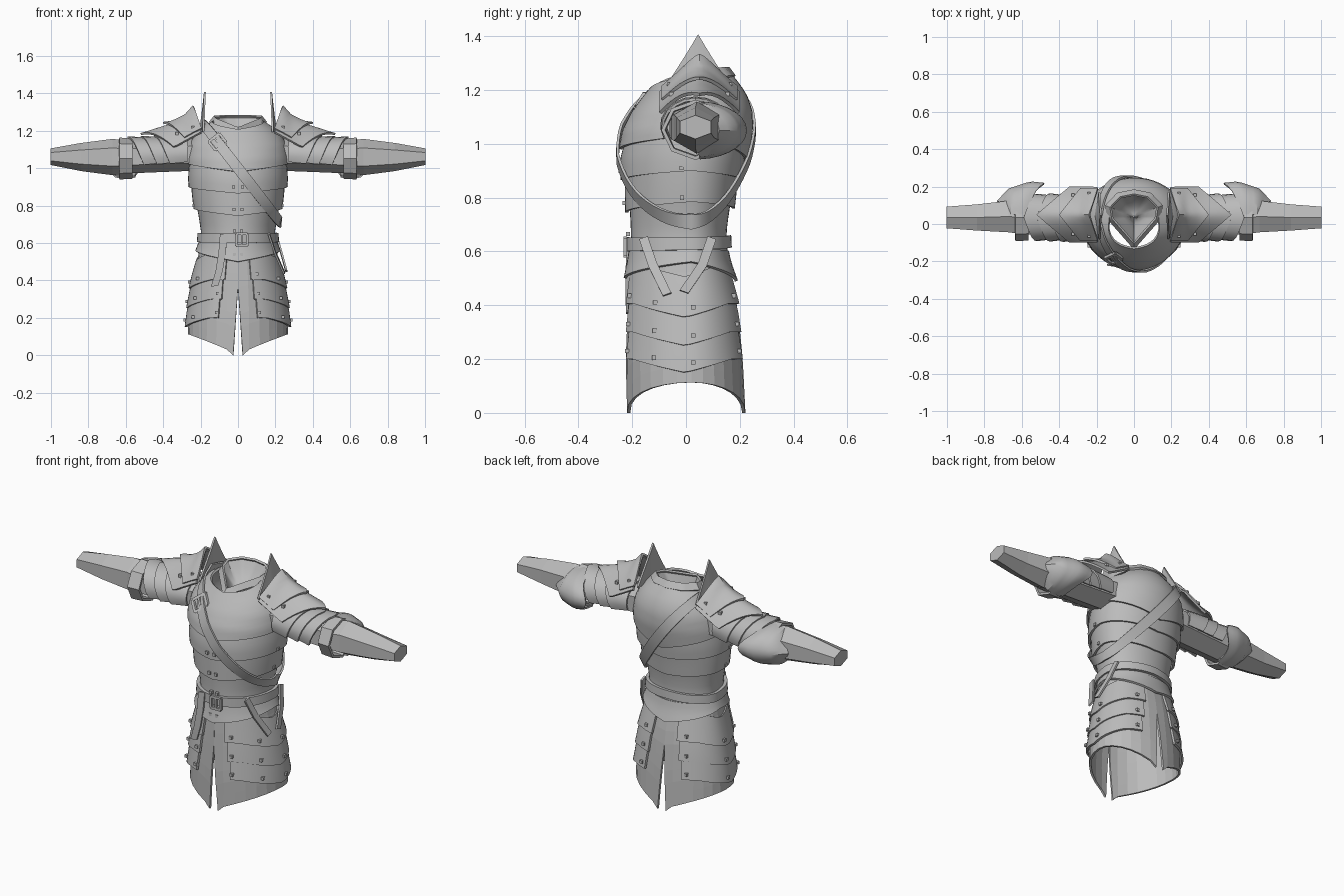
import bpy, bmesh, math
from math import sin, cos, pi, radians, sqrt
from mathutils import Vector

if "Cube" in bpy.data.objects:
    bpy.data.objects.remove(bpy.data.objects["Cube"])

mat = bpy.data.materials.new("steel_grey")
mat.diffuse_color = (0.5, 0.5, 0.5, 1)
mat.use_nodes = True
mat.node_tree.nodes["Principled BSDF"].inputs["Base Color"].default_value = mat.diffuse_color

# Body profile: z, half width, front reach, back reach
BODY = [(0, .265, .213, .215), (.2, .26, .218, .205), (.4, .235, .21, .185), (.56, .2, .2, .15),
        (.66, .193, .2, .145), (.75, .21, .208, .16), (.85, .235, .222, .185), (.95, .255, .235, .215),
        (1.05, .26, .222, .235), (1.12, .25, .19, .235), (1.17, .225, .155, .222),
        (1.21, .19, .125, .2), (1.25, .13, .11, .17), (1.28, .115, .1, .15)]
YC = .02


def table(rows, k):
    if k <= rows[0][0]:
        return rows[0][1:]
    for a, b in zip(rows, rows[1:]):
        if k <= b[0]:
            t = (k - a[0]) / (b[0] - a[0])
            return tuple(p + (q - p) * t for p, q in zip(a[1:], b[1:]))
    return rows[-1][1:]


def on_body(th, z, off=0):
    a, f, b = table(BODY, z)
    d = f + YC if sin(th) < 0 else b - YC
    return ((a + off) * cos(th), YC + (d + off) * sin(th), z)


def hem(th, side, front, back):
    g = (abs(math.asin(max(-1, min(1, sin(th))))) / (pi / 2)) ** 1.15
    return side + ((front if sin(th) < 0 else back) - side) * g


def finish(name, bm, thick=0, mirror=False, smooth=True):
    me = bpy.data.meshes.new(name)
    bmesh.ops.recalc_face_normals(bm, faces=bm.faces)
    bm.to_mesh(me)
    bm.free()
    ob = bpy.data.objects.new(name, me)
    bpy.context.collection.objects.link(ob)
    me.materials.append(mat)
    bpy.ops.object.select_all(action='DESELECT')
    ob.select_set(True)
    bpy.context.view_layer.objects.active = ob
    if thick:
        m = ob.modifiers.new("thickness", 'SOLIDIFY')
        m.thickness, m.offset = thick, 0
        bpy.ops.object.modifier_apply(modifier=m.name)
    if smooth:
        bpy.ops.object.shade_smooth_by_angle(angle=radians(32))
    if mirror:
        ob.modifiers.new("mirror", 'MIRROR')
    return ob


def sheet(name, f, nu, nv, thick=.012, closed=False, cap=False, **kw):
    """Surface f(u, v) with u, v in 0..1, thickened; closed joins it in u."""
    bm = bmesh.new()
    cols = nu if closed else nu + 1
    g = [[bm.verts.new(f(i / nu, j / nv)) for j in range(nv + 1)] for i in range(cols)]
    for i in range(nu):
        for j in range(nv):
            k = (i + 1) % cols
            bm.faces.new((g[i][j], g[k][j], g[k][j + 1], g[i][j + 1]))
    if cap:
        bm.faces.new([c[-1] for c in g])
    return finish(name, bm, thick, **kw)


def around(u):
    return -pi / 2 + 2 * pi * u


def plate(name, top, bottom, off_top, off_bottom, nv=4, thick=.012):
    """Ring plate on the body; top and bottom are (side, front, back) heights."""
    def f(u, v):
        th = around(u)
        z0, z1 = hem(th, *bottom), hem(th, *top)
        return on_body(th, z0 + (z1 - z0) * v, off_bottom + (off_top - off_bottom) * v)
    return sheet(name, f, 48, nv, thick, closed=True)


# Torso: overlapping plates, each flaring over the one below
plate("chest_plate", (1.25, 1.205, 1.255), (1.03, .98, .93), 0, .013, 12)
plate("upper_rib_plate", (1.06, 1.03, .98), (.9, .865, .865), -.008, .013)
plate("lower_rib_plate", (.95, .91, .91), (.785, .745, .76), -.008, .013)
plate("waist_plate", (.84, .8, .8), (.57, .57, .57), -.008, .002, 6)
plate("fauld", (.61, .61, .6), (.56, .5, .49), .006, .022)
plate("belt", (.652, .652, .66), (.605, .6, .615), .014, .014, 1, .018)

# Collar: flat band with a pointed front, and the lining inside the neck
NECK = [(0, 0, -.105, 1.215), (.24, .118, .03, 1.262), (.34, .128, .09, 1.275),
        (.42, .075, .145, 1.28), (.5, 0, .16, 1.28)]


def neck(u, k=1, dz=0):
    x, y, z = table(NECK, min(u, 1 - u))
    return (x * k * (1 if u < .5 else -1), .04 + (y - .04) * k, z + dz)


sheet("collar", lambda u, v: neck(u, 1.17 - .2 * v, -.03 + .032 * v), 50, 1, .012, closed=True)
sheet("neck_lining", lambda u, v: neck(u, 1 - .98 * v, -.012 - .1 * (1 - (1 - v) ** 2)),
      50, 6, .006, closed=True)


# Skirt halves with a tapering slit at front and back
def skirt(u, v):
    th = -pi / 2 + pi * u
    z0 = .113 * max(0, cos(th)) ** .85
    x, y, z = on_body(th, z0 + (.58 - z0) * v)
    return (max(x, .025 * max(0, 1 - z / .36)), y, z)


sheet("skirt", skirt, 14, 8, .012, mirror=True, smooth=False)

# Hip lames, three per side, with rivets
rivets = []
for i, zv in enumerate((.355, .25, .15)):
    t0, t1 = radians(-74 + 3 * i), radians(72 - 3 * i)

    def lame(u, v, zv=zv, t0=t0, t1=t1):
        th = t0 + (t1 - t0) * u
        bot = zv + .05 * min(1, abs(th + .1) / .9)
        return on_body(th, bot + .15 * v, .018 - .011 * v)
    sheet("hip_lame_%d" % (i + 1), lame, 24, 2, .012, mirror=True)
    for d in (-66, -32, 2, 60):
        th = radians(d)
        z = zv + .05 * min(1, abs(th + .1) / .9) + .03
        rivets.append(on_body(th, z, .024))
for z in (.9, .78, .665, .54):
    rivets.append(on_body(radians(-85), z, .016))
for z in (.91, .8):
    rivets.append(on_body(radians(-8), z, .016))

# Pauldron shells: ridge sweeping up to a peak at the neck, pointed outwards
RIDGE = [(.17, 1.34), (.24, 1.318), (.28, 1.272), (.35, 1.235), (.44, 1.205), (.55, 1.16)]


def pauldron_point(x, t, lift=0):
    ridge = table(RIDGE, x)[0]
    base = table([(.18, 1.2), (.33, 1.118), (.55, 1.06)], x)[0]
    p = table([(.2, 1.0), (.34, 1.6)], x)[0]
    return (x, .05 + .145 * t, ridge + lift - (ridge - base) * abs(t) ** p)


def pauldron(name, x_in, tip, corner, lift, flare, w):
    def shell(u, v):
        t = 2 * u - 1
        x0 = x_in - .045 * abs(t)
        x1 = tip + (corner - tip) * abs(t)
        p = pauldron_point(x0 + (x1 - x0) * v, t * w, lift)
        return (p[0], p[1], p[2] + flare * v ** 4 * (1 - abs(t)))
    sheet(name, shell, 20, 8, .012, mirror=True)


pauldron("pauldron_lower", .24, .52, .345, 0, .01, 1)
pauldron("pauldron_upper", .238, .4, .285, .012, .012, .95)
for x, t in ((.24, -.78), (.325, -.72), (.24, .78), (.325, .72)):
    rivets.append(pauldron_point(x, t, .014))


# Upright triangular crest behind the pauldron
def crest(u, v):
    t = 2 * u - 1
    h = 1 - abs(t) ** .95
    return (.205 - .028 * h * v ** .8 - .02 * abs(t), .045 + .125 * t, 1.195 + .2 * h * v + .012 * v)


sheet("tall_crest", crest, 10, 5, .01, mirror=True)

# Arms: tapered six-sided sleeve closed at the wrist
ARM = [(.23, 1.075, .085, .035, .1), (.6, 1.06, .085, .035, .09), (.67, 1.06, .094, .04, .085),
       (.84, 1.06, .072, .035, .07), (1.0, 1.062, .042, .035, .058)]


def on_arm(x, a, off=0):
    zc, rz, yc, ry = table(ARM, x)
    return (x, yc + (ry / .9 + off) * sin(a), zc + (rz + off) * cos(a))


SLEEVE = [r[0] for r in ARM]
sheet("sleeve", lambda u, v: on_arm(SLEEVE[round(v * 4)], 2 * pi * u), 6, 4, .006,
      closed=True, cap=True, mirror=True, smooth=False)

# Upper-arm lames pointing outward along the top
for i, x0 in enumerate((.27, .34, .41)):
    def arm_lame(u, v, x0=x0):
        a = radians(-115 + 230 * u)
        return on_arm(x0 + .12 * v + .06 * v * (1 - abs(a) / 1.4), a, .004 + .016 * v)
    sheet("arm_lame_%d" % (i + 1), arm_lame, 12, 2, .01, mirror=True)


# Elbow band and the domed guard behind it
def elbow_band(u, v):
    x, y, z = on_arm(.6, 2 * pi * u, .016 + .004 * v)
    return (.565 + .07 * v, y, z - .008)


sheet("elbow_band", elbow_band, 8, 1, .014, closed=True, mirror=True)
GUARD = [(0, .18, .095), (.3, .188, .105), (.75, .15, .095), (1, .085, .06)]


def elbow_guard(u, v):
    a = radians(-85 + 170 * u)
    ry, rz = table(GUARD, v)
    x0 = .55 - .07 * max(0, cos(a)) ** 4
    return (x0 + (.73 - x0 - .04 * abs(sin(a))) * v, .035 + ry * cos(a), 1.05 + rz * sin(a))


sheet("elbow_guard", elbow_guard, 14, 8, .01, mirror=True)

# Diagonal shoulder strap: tilted loop around the torso
OFF = .023


def strap_z(x):
    return 1.0 - 1.28 * x


def strap_end(s):
    lo, hi = 0, .4
    for _ in range(40):
        m = (lo + hi) / 2
        if m < table(BODY, strap_z(s * m))[0] + OFF:
            lo = m
        else:
            hi = m
    return s * lo


XL, XR = strap_end(-1), strap_end(1)


def strap(u, v):
    t = 2 * pi * u
    x = (XL + XR) / 2 - (XR - XL) / 2 * cos(t)
    z = strap_z(x)
    a, f, b = table(BODY, z)
    s = sqrt(max(0, 1 - (x / (a + OFF)) ** 2))
    y = YC - (f + YC + OFF) * s if sin(t) > 0 else YC + (b - YC + OFF) * s
    w, k = (v - .5) * .058, abs(sin(t)) ** .5
    return (x + w * .79 * k, y, z + w * (1 - .38 * k))


sheet("shoulder_strap", strap, 56, 1, .01, closed=True)


# Hanging strap ends: path of points, widened along a direction
def ribbon(name, pts, wide, width=.034):
    pts, wide = [Vector(p) for p in pts], Vector(wide).normalized()
    n = len(pts) - 1
    sheet(name, lambda u, v: pts[round(u * n)] + wide * (v - .5) * width, n, 1, .01)


ribbon("front_belt_end", [on_body(radians(d), z, o) for d, z, o in
       ((-110, .65, .03), (-111, .55, .034), (-113, .45, .034), (-117, .37, .036))], (1, 0, .15), .04)
ribbon("side_belt_end_front", [on_body(radians(d), z, .036) for d, z in
       ((-44, .65), (-34, .55), (-20, .44))], (0, 1, .35))
ribbon("side_belt_end_back", [on_body(radians(d), z, .036) for d, z in
       ((28, .65), (14, .55), (-6, .45))], (0, 1, -.35))


# Buckle frames, leaning back by the given slope
def buckle(name, c, tilt, w, h, slope=0):
    bm = bmesh.new()
    for dx, dz, sx, sz in ((0, h, w, .007), (0, -h, w, .007), (w, 0, .007, h), (-w, 0, .007, h), (0, 0, .005, h)):
        r = bmesh.ops.create_cube(bm, size=2)
        for v in r["verts"]:
            x, z = v.co.x * sx + dx, v.co.z * sz + dz
            up = x * sin(tilt) + z * cos(tilt)
            v.co = (c[0] + x * cos(tilt) - z * sin(tilt), c[1] + v.co.y * .007 + up * slope, c[2] + up)
    finish(name, bm, smooth=False)


buckle("belt_buckle", (.02, -.226, .617), 0, .03, .032)
bx = -.11
bu = math.acos(((XL + XR) / 2 - bx) / ((XR - XL) / 2)) / (2 * pi)
buckle("strap_buckle", (bx, strap(bu, .5)[1] - .006, strap_z(bx)), radians(38), .036, .03, .6)

# Square rivets on both sides
bm = bmesh.new()
for p in rivets:
    bmesh.ops.translate(bm, verts=bmesh.ops.create_cube(bm, size=.016)["verts"], vec=p)
finish("rivets", bm, mirror=True, smooth=False)
